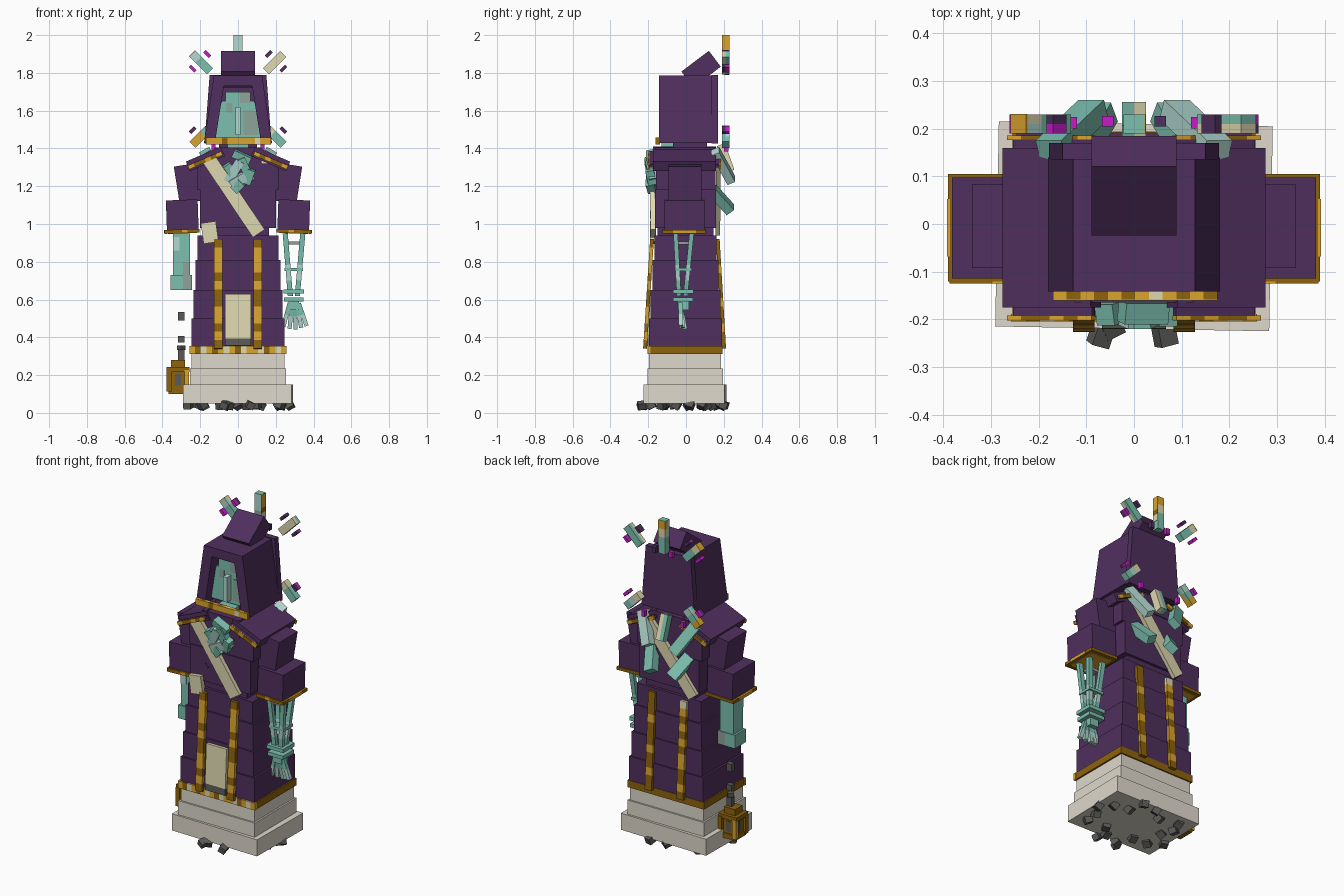
import bpy, bmesh, math, random
from mathutils import Matrix, Vector, Euler

random.seed(4)


def lin(h):
    c = [int(h[i:i + 2], 16) / 255 for i in (0, 2, 4)]
    return [x / 12.92 if x < 0.04045 else ((x + 0.055) / 1.055) ** 2.4 for x in c] + [1]


MATS = {}
for key, label, col in [("P", "purple cloth", "502F5E"), ("G", "gold", "DAA52E"),
                        ("D", "dark gold", "8E630C"), ("C", "cream cloth", "DFD8B0"),
                        ("S", "pale stone", "DFD9CC"), ("T", "teal bone", "7CC0AF"),
                        ("L", "pale teal", "B2D8D0"), ("W", "grey teal", "8FA39B"),
                        ("K", "dark grey", "5A5A58"), ("M", "magenta", "C61CCA")]:
    m = bpy.data.materials.new(label)
    m.diffuse_color = lin(col)
    MATS[key] = m


def finish(name, bm, keys):
    me = bpy.data.meshes.new(name)
    bmesh.ops.recalc_face_normals(bm, faces=bm.faces)
    bm.to_mesh(me)
    bm.free()
    for k in keys:
        me.materials.append(MATS[k])
    ob = bpy.data.objects.new(name, me)
    bpy.context.collection.objects.link(ob)
    return ob


def box(c, s, mat, rot=(0, 0, 0)):
    """One box as (matrix, material); rotation in degrees."""
    e = Euler([math.radians(a) for a in rot]).to_matrix().to_4x4()
    return Matrix.Translation(c) @ e @ Matrix.Diagonal((*s, 1)), mat


def span(x0, x1, y0, y1, z0, z1, mat):
    return box(((x0 + x1) / 2, (y0 + y1) / 2, (z0 + z1) / 2), (x1 - x0, y1 - y0, z1 - z0), mat)


def bar(p0, p1, w, d, mats):
    """Straight bar from p0 to p1, cut into one segment per material letter."""
    p0, p1 = Vector(p0), Vector(p1)
    z = (p1 - p0).normalized()
    y = (Vector((0, 1, 0)) - z * z.y).normalized()
    r = Matrix((y.cross(z), y, z)).transposed().to_4x4()
    n = len(mats)
    return [(Matrix.Translation(p0.lerp(p1, (i + 0.5) / n)) @ r
             @ Matrix.Diagonal((w, d, (p1 - p0).length / n, 1)), k) for i, k in enumerate(mats)]


def part(name, boxes):
    bm = bmesh.new()
    keys = sorted({k for _, k in boxes})
    for mat, k in boxes:
        r = bmesh.ops.create_cube(bm, size=1, matrix=mat)
        for f in {f for v in r["verts"] for f in v.link_faces}:
            f.material_index = keys.index(k)
    return finish(name, bm, keys)


def prism(name, pts, y0, y1, key):
    bm = bmesh.new()
    f = bm.faces.new([bm.verts.new((x, y0, z)) for x, z in pts])
    r = bmesh.ops.extrude_face_region(bm, geom=[f])
    bmesh.ops.translate(bm, vec=(0, y1 - y0, 0),
                        verts=[v for v in r["geom"] if isinstance(v, bmesh.types.BMVert)])
    return finish(name, bm, [key])


# Stepped stone plinth with rubble beneath
part("plinth", [box((0, -0.005, 0.1), (0.575, 0.43, 0.1), "S", (0, 0, -1)),
                span(-0.255, 0.255, -0.205, 0.195, 0.14, 0.235, "S"),
                span(-0.245, 0.245, -0.195, 0.185, 0.23, 0.32, "S")])
rubble = []
for i in range(17):
    a = 2 * math.pi * i / 17 + 0.1
    q = (0.98, 0.85, 0.65)[i % 3]
    rubble.append(box((0.28 * q * math.cos(a), 0.22 * q * math.sin(a), 0.042), (0.042, 0.042, 0.038), "K",
                      [random.uniform(-35, 35) for _ in range(3)]))
rubble += [box((x, -0.235, 0.04), (0.04, 0.04, 0.035), "K", (10, 25, r)) for x, r in ((-0.07, -15), (0.065, 15))]
part("rubble", rubble)

# Robe skirt tiers
part("robe_skirt", [span(-w, w, -d, d - 0.005, z0, z1, "P") for w, d, z0, z1 in
                    ((0.247, 0.195, 0.35, 0.5), (0.235, 0.187, 0.5, 0.65), (0.225, 0.178, 0.65, 0.81),
                     (0.215, 0.167, 0.81, 0.94), (0.165, 0.15, 0.94, 1.0))])
# Hem band, checked on the front
hem = [span(-0.255, 0.255, -0.19, 0.193, 0.312, 0.355, "D")]
hem += bar((-0.258, -0.197, 0.333), (0.258, -0.197, 0.333), 0.043, 0.016, "GDCGDGCGDCGGCDGCG")
part("hem_band", hem)
# Gold strips down the front and back
strips = []
for x, back in ((-0.105, "DGDDGGDGDGDGC"), (0.105, "DDGDDGDDDGDDD")):
    strips += bar((x, -0.217, 0.34), (x, -0.18, 0.92), 0.045, 0.02, "DGDGGDDGDGGGD")
    strips += bar((x, 0.202, 0.34), (x, 0.168, 0.92), 0.045, 0.02, back)
part("robe_strips", strips)
part("apron_panel", bar((0, -0.21, 0.355), (0, -0.196, 0.63), 0.135, 0.02, "KCCCCCC"))

# Torso, collar and neck
part("torso", [span(-0.2, 0.2, -0.165, 0.16, 0.98, 1.18, "P"),
               span(-0.215, 0.215, -0.16, 0.155, 1.18, 1.32, "P"),
               span(-0.125, 0.125, -0.165, 0.16, 1.3, 1.405, "P"),
               span(-0.1, 0.1, -0.07, 0.11, 1.4, 1.44, "P"),
               box((-0.1, -0.165, 1.07), (0.03, 0.01, 0.03), "P", (0, 45, 0))])
part("neck", [span(-0.055, 0.055, -0.13, -0.06, 1.38, 1.44, "T")])

for s, side in ((-1, "left"), (1, "right")):
    # Sloped shoulder plate over a thin lining with gold edging
    part(side + "_shoulder", bar((s * 0.08, -0.008, 1.385), (s * 0.265, -0.008, 1.305), 0.055, 0.335, "P")
         + bar((s * 0.085, -0.008, 1.378), (s * 0.25, -0.008, 1.307), 0.018, 0.37, "P"))
    edge = []
    for y in (-0.197, 0.181):
        edge += bar((s * 0.085, y, 1.375), (s * 0.262, y, 1.299), 0.022, 0.01, "GDGDDG")
    part(side + "_shoulder_trim", edge)
    # Sleeve and cuff
    part(side + "_sleeve", [box((s * 0.26, -0.005, 1.215), (0.13, 0.175, 0.2), "P", (0, s * 9, 0)),
                            box((s * 0.295, -0.008, 1.045), (0.168, 0.212, 0.165), "P", (0, s * 2, 0))])
    part(side + "_cuff", [box((s * 0.297, -0.008, 0.962), (0.186, 0.225, 0.018), "D", (0, s * 2, 0)),
                          box((s * 0.297, -0.008, 0.953), (0.145, 0.18, 0.006), "G", (0, s * 2, 0)),
                          box((s * 0.389, -0.008, 0.959), (0.006, 0.12, 0.018), "G", (0, s * 2, 0))]
         + bar((s * 0.207, -0.122, 0.964), (s * 0.387, -0.122, 0.958), 0.02, 0.006, "DDGDDD"))

# Solid forearm
part("left_forearm", [span(-0.345, -0.3, -0.05, 0.04, 0.72, 0.96, "T"),
                      span(-0.3, -0.255, -0.05, 0.04, 0.72, 0.96, "T"),
                      span(-0.357, -0.29, -0.06, 0.045, 0.65, 0.73, "T"),
                      span(-0.29, -0.243, -0.06, 0.045, 0.65, 0.73, "W"),
                      span(-0.29, -0.253, -0.053, -0.04, 0.73, 0.8, "W"),
                      span(-0.345, -0.31, -0.053, -0.04, 0.86, 0.93, "L")])
# Skeletal forearm with rings and fingers
bones = []
for x, y in ((0.25, -0.055), (0.343, -0.055), (0.25, 0.03), (0.343, 0.03)):
    bones += bar((x, y, 0.95), (0.295 + (x - 0.295) * 0.4, -0.015 + y * 0.4, 0.62), 0.027, 0.024, "TTLT")
bones += [box((0.295, -0.012, z), (w, w * 0.9, 0.016), k) for z, w, k in ((0.9, 0.06, "W"), (0.76, 0.1, "T"))]
bones += [box((0.295, -0.015, z), (w, w, 0.022), "T") for z, w in ((0.642, 0.11), (0.6, 0.105))]
bones += [box((0.295, -0.015, 0.57), (0.055, 0.06, 0.05), "T")]
for t in (-0.055, -0.022, 0.01, 0.04, 0.068):
    bones += bar((0.295 + t * 0.4, -0.03, 0.58), (0.295 + t, 0.0 - abs(t) * 0.4, 0.44 + abs(t) * 0.3), 0.022, 0.022, "TL")
part("right_skeletal_arm", bones)

# Sash wrapped over the chest and back
part("sash", bar((-0.155, -0.182, 1.345), (0.11, -0.175, 0.95), 0.075, 0.025, "C")
     + bar((0.13, 0.172, 1.34), (-0.17, 0.168, 0.96), 0.07, 0.025, "C")
     + [box((-0.15, -0.175, 0.955), (0.08, 0.03, 0.11), "C", (0, -8, 0))])

# Bone ornaments on the chest
part("chest_bones", [box((x, -0.185, z), (w, 0.045, h), m, (12, a, 0)) for x, z, w, h, m, a in
                     ((0.02, 1.355, 0.1, 0.04, "T", 25), (-0.02, 1.28, 0.05, 0.13, "L", 30),
                      (0.04, 1.29, 0.045, 0.13, "T", -25), (0.0, 1.23, 0.09, 0.05, "L", -30),
                      (0.0, 1.2, 0.05, 0.06, "T", 45), (0.06, 1.25, 0.04, 0.08, "T", 20),
                      (-0.045, 1.29, 0.045, 0.06, "T", -35))])

# Hood: arch, back slab, top block and brim trim
prism("hood", [(-0.18, 1.43), (-0.122, 1.43), (-0.075, 1.73), (0.075, 1.73), (0.122, 1.43),
               (0.18, 1.43), (0.128, 1.785), (-0.128, 1.785)], -0.142, 0.14, "P")
prism("hood_back", [(-0.178, 1.425), (0.178, 1.425), (0.15, 1.79), (-0.15, 1.79)], 0.135, 0.17, "P")
part("hood_peak", [box((0, 0.08, 1.82), (0.178, 0.182, 0.105), "P", (37, 0, 0))])
part("hood_trim", bar((-0.17, -0.148, 1.44), (0.175, -0.148, 1.44), 0.036, 0.02, "GDGDGDGCGDGD")
     + bar((-0.17, -0.159, 1.44), (0.175, -0.159, 1.44), 0.036, 0.004, "GGGDGGGGGCGG"))

# Skull face set inside the hood
prism("face", [(-0.118, 1.45), (0.118, 1.45), (0.112, 1.58), (0.085, 1.65), (-0.085, 1.65), (-0.112, 1.58)],
      -0.085, 0.1, "T")
part("face_details", [span(-0.066, 0.01, -0.09, 0.05, 1.64, 1.7, "T"),
                      span(0.01, 0.066, -0.09, 0.05, 1.64, 1.7, "W"),
                      span(-0.013, 0.013, -0.125, -0.08, 1.47, 1.62, "L"),
                      span(0.03, 0.105, -0.089, -0.08, 1.47, 1.6, "W"),
                      span(-0.06, -0.03, -0.089, -0.08, 1.59, 1.64, "W")])

# Floating ring of spokes behind the head, with small shards
spokes, shards = [], []
c = Vector((0, 0.2, 1.66))
back = Vector((0, 0.02, 0))
for ang, r0, r1, front, rear, shard_cols in (
        (0, 0.14, 0.34, "TWLL", "TTCG", ""), (-45, 0.21, 0.34, "TTL", "TTC", "MMMP"),
        (45, 0.21, 0.34, "CCC", "TTT", "PPPM"), (-135, 0.22, 0.34, "TGG", "LTG", "PMPM"),
        (135, 0.22, 0.34, "CTT", "CLT", "PMPM")):
    a = math.radians(ang)
    d = Vector((math.sin(a), 0, math.cos(a)))
    for off, mats in ((c, front), (c + back, rear)):
        spokes += bar(off + d * r0, off + d * r1, 0.045, 0.02, mats)
    n = Vector((d.z, 0, -d.x))
    for i, k in enumerate(shard_cols):
        p = c + d * 0.285 + n * (-0.055 if i < 2 else 0.055) + back * (i % 2)
        if abs(ang) < 90 or p.z > 1.46:
            shards += bar(p - d * 0.02, p + d * 0.02, 0.018, 0.02, k)
# Shards tucked beside the top spoke and below the lower spokes
shards += [span(s * 0.055 - 0.012, s * 0.055 + 0.012, 0.205, 0.227, 1.79, 1.825, k) for s, k in ((-1, "M"), (1, "P"))]
shards += [span(x - 0.01, x + 0.01, 0.2, 0.225, 1.385, 1.42, "M") for x in (-0.13, 0.13)]
spokes += [span(0.02, 0.0245, 0.19, 0.23, z0, z1, k) for z0, z1, k in
           ((1.92, 2.0, "G"), (1.89, 1.92, "D"), (1.85, 1.89, "C"))]
# Gold tip of the upper left spoke and pale cap of the top spoke
u = Vector((-0.7071, 0, 0.7071))
spokes += bar(c + back / 2 + u * 0.339, c + back / 2 + u * 0.344, 0.046, 0.041, "G")
spokes += [span(-0.0225, 0.0225, 0.19, 0.23, 1.996, 2.001, "T")]
part("halo_spokes", spokes)
part("halo_shards", shards)

# Bone slabs fanning out from the back
slabs = []
for s, k in ((-1, "T"), (1, "L")):
    slabs += bar((s * 0.175, 0.155, 1.385), (s * 0.085, 0.24, 1.23), 0.062, 0.045, k)
    slabs += bar((s * 0.125, 0.14, 1.18), (s * 0.07, 0.235, 1.075), 0.065, 0.05, "T")
for s, k in ((-1, "T"), (1, "C")):
    slabs += bar((s * 0.0125, 0.185, 1.42), (s * 0.0125, 0.235, 1.28), 0.025, 0.045, k)
part("back_slabs", slabs)

# Hanging lantern on a chain
lx, ly = -0.318, 0.005
lantern = [box((lx, ly, 0.115), (0.1, 0.1, 0.03), "D"), box((lx, ly, 0.175), (0.09, 0.09, 0.1), "D"),
           box((lx, ly, 0.23), (0.12, 0.11, 0.025), "D"), box((lx, ly, 0.26), (0.075, 0.07, 0.04), "D"),
           box((lx, ly, 0.175), (0.03, 0.096, 0.06), "K"), box((lx, ly, 0.175), (0.096, 0.03, 0.06), "K")]
lantern += [box((lx + a * 0.047, ly + b * 0.047, 0.17), (0.025, 0.025, 0.115), "G" if a * b < 0 else "D")
            for a in (-1, 1) for b in (-1, 1)]
part("lantern", lantern)
part("lantern_chain", [box((-0.3, ly, z), (0.035, 0.03, h), "K", (0, 0, r)) for z, h, r in
                       ((0.3, 0.07, 0), (0.345, 0.025, 45), (0.39, 0.035, 0), (0.512, 0.045, 0))])
